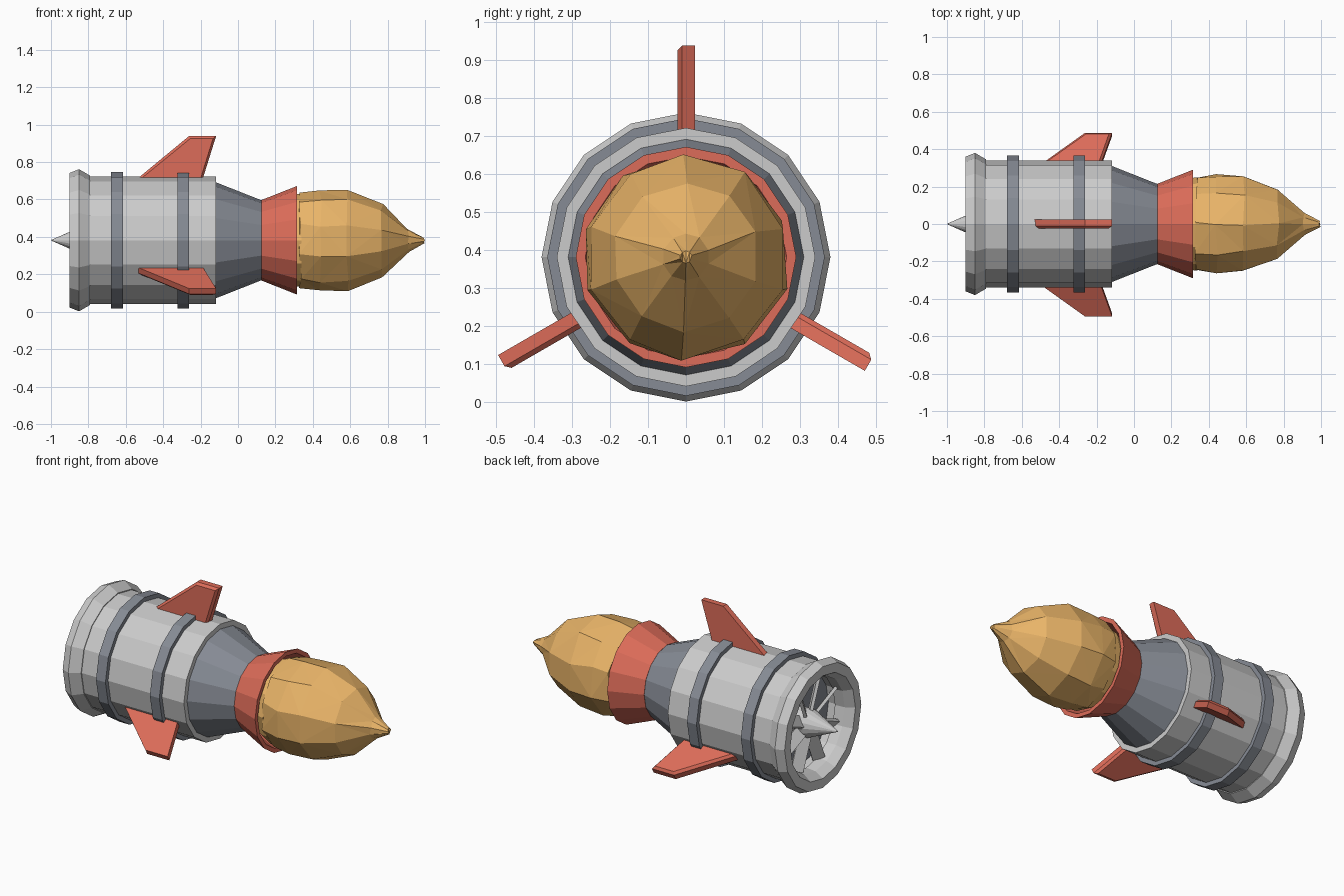
import bpy, bmesh, math, random
from mathutils import Matrix, Vector

if "Cube" in bpy.data.objects:
    bpy.data.objects.remove(bpy.data.objects["Cube"])

random.seed(4)
CZ = 0.382  # height of the long axis


def material(name, rgb):
    m = bpy.data.materials.new(name)
    m.diffuse_color = (*rgb, 1)
    m.use_nodes = True
    m.node_tree.nodes["Principled BSDF"].inputs["Base Color"].default_value = m.diffuse_color
    return m


RED = material("red", (0.72, 0.15, 0.10))
GOLD = material("gold", (0.82, 0.46, 0.14))
DARK = material("dark_grey", (0.24, 0.26, 0.30))
LIGHT = material("light_grey", (0.55, 0.56, 0.58))


def finish(bm, name, mat):
    bmesh.ops.recalc_face_normals(bm, faces=bm.faces)
    me = bpy.data.meshes.new(name)
    bm.to_mesh(me)
    bm.free()
    me.materials.append(mat)
    ob = bpy.data.objects.new(name, me)
    ob.location.z = CZ
    bpy.context.collection.objects.link(ob)
    return ob


def lathe(name, profile, mat, sides=16, closed=False, jitter=0.0):
    """Spin (x, radius) points round the x axis; ends are capped unless closed."""
    bm = bmesh.new()
    rings = []
    for x, r in profile:
        ring = []
        for i in range(sides):
            a = math.pi / 2 + 2 * math.pi * i / sides
            a += random.uniform(-1, 1) * jitter * 2
            k = r * (1 + random.uniform(-1, 1) * jitter)
            dx = random.uniform(-1, 1) * jitter * 0.3
            ring.append(bm.verts.new((x + dx, k * math.cos(a), k * math.sin(a))))
        rings.append(ring)
    pairs = list(zip(rings, rings[1:]))
    if closed:
        pairs.append((rings[-1], rings[0]))
    else:
        bm.faces.new(rings[0])
        bm.faces.new(rings[-1])
    for a, b in pairs:
        for i in range(sides):
            j = (i + 1) % sides
            bm.faces.new((a[i], a[j], b[j], b[i]))
    if jitter:
        bmesh.ops.triangulate(bm, faces=bm.faces)
    return finish(bm, name, mat)


# Main casing, open at the intake end
lathe("body", [(-0.82, 0.34), (-0.118, 0.34), (-0.118, 0.30), (-0.72, 0.30),
               (-0.72, 0.28), (-0.82, 0.28)], LIGHT, closed=True)
lathe("intake_rim", [(-0.90, 0.36), (-0.85, 0.38), (-0.79, 0.345), (-0.79, 0.27),
                     (-0.85, 0.275), (-0.90, 0.305)], LIGHT, closed=True)
lathe("intake_back", [(-0.74, 0.29), (-0.72, 0.29)], DARK)

# Straps
for n, x in (("rear", -0.647), ("front", -0.293)):
    lathe(n + "_band", [(x - 0.031, 0.365), (x + 0.031, 0.365),
                        (x + 0.031, 0.32), (x - 0.031, 0.32)], DARK, closed=True)

# Tapered exhaust and flared nozzle
lathe("exhaust_cone", [(-0.15, 0.31), (-0.118, 0.31), (0.13, 0.212)], DARK)
lathe("nozzle", [(0.125, 0.215), (0.315, 0.29), (0.315, 0.265), (0.20, 0.22),
                 (0.125, 0.19)], RED, closed=True)

# Intake fan: pointed hub and pitched blades
lathe("fan_hub", [(-0.998, 0.002), (-0.82, 0.08), (-0.74, 0.08)], LIGHT)
bm = bmesh.new()
for i in range(8):
    m = (Matrix.Rotation(2 * math.pi * (i + 0.5) / 8, 4, 'X')
         @ Matrix.Translation((-0.80, 0, 0.175))
         @ Matrix.Rotation(math.radians(40), 4, 'Z')
         @ Matrix.Diagonal((0.018, 0.07, 0.23, 1)))
    bmesh.ops.create_cube(bm, size=1, matrix=m)
finish(bm, "fan_blades", LIGHT)

# Flame
lathe("flame_core", [(0.22, 0.20), (0.30, 0.245), (0.34, 0.25)], GOLD, sides=12)
lathe("flame", [(0.332, 0.255), (0.44, 0.273), (0.587, 0.268), (0.77, 0.195),
                (0.91, 0.062), (0.992, 0.016)], GOLD, sides=10, jitter=0.025)

# Three fins, one side face chamfered along leading, tip and trailing edges
outer = [(-0.575, 0.30), (-0.525, 0.34), (-0.262, 0.557), (-0.117, 0.557), (-0.185, 0.34), (-0.197, 0.30)]
inner = [(-0.555, 0.30), (-0.505, 0.34), (-0.256, 0.543), (-0.134, 0.543), (-0.197, 0.34), (-0.209, 0.30)]
for n, deg in (("top", 0), ("left", 120), ("right", 240)):
    bm = bmesh.new()
    rot = Matrix.Rotation(math.radians(deg), 3, 'X')
    loops = [[bm.verts.new(rot @ Vector((x, y, r))) for x, r in pts]
             for y, pts in ((0.024, outer), (-0.010, outer), (-0.023, inner))]
    bm.faces.new(loops[0])
    bm.faces.new(loops[-1])
    for a, b in zip(loops, loops[1:]):
        for i in range(len(a)):
            j = (i + 1) % len(a)
            bm.faces.new((a[i], a[j], b[j], b[i]))
    finish(bm, n + "_fin", RED)
